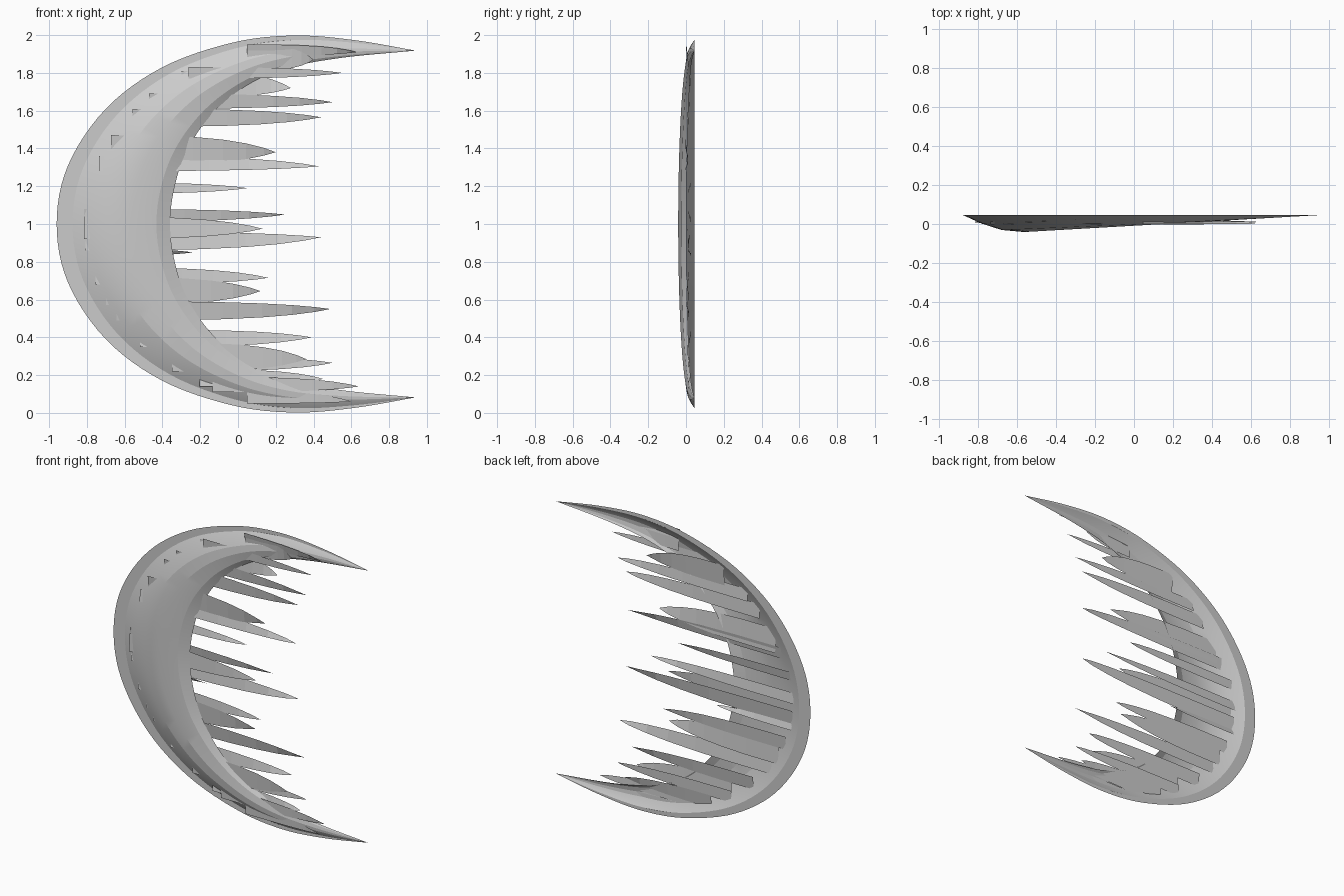
import bpy, bmesh, math, random
from mathutils import Vector

random.seed(4)
if "Cube" in bpy.data.objects:
    bpy.data.objects.remove(bpy.data.objects["Cube"], do_unlink=True)

grey = bpy.data.materials.new("pale grey")
grey.use_nodes = True
colour = (0.6, 0.6, 0.6, 1)
grey.diffuse_color = colour
grey.node_tree.nodes["Principled BSDF"].inputs["Base Color"].default_value = colour

BACK = 0.045


def make_object(name, bm):
    mesh = bpy.data.meshes.new(name)
    bm.to_mesh(mesh)
    bm.free()
    mesh.materials.append(grey)
    obj = bpy.data.objects.new(name, mesh)
    bpy.context.collection.objects.link(obj)
    return obj


def spline(points, steps):
    """Smooth curve through the points, with even steps per span."""
    p = [Vector(q) for q in points]
    p = [p[0] * 2 - p[1]] + p + [p[-1] * 2 - p[-2]]
    out = []
    for i in range(1, len(p) - 2):
        a, b, c, d = p[i - 1:i + 3]
        for k in range(steps):
            t = k / steps
            out.append(0.5 * (2 * b + (c - a) * t + (2 * a - 5 * b + 4 * c - d) * t * t
                              + (3 * b - a - 3 * c + d) * t ** 3))
    return out + [p[-2]]


def mirrored(half):
    """Continue an upper half curve (x, height above middle) below the middle."""
    return [(x, -h) for x, h in reversed(half[1:])] + half


# Crescent shell: outer and inner edges, joined by a bulging cross-section
outer_half = [(-0.96, 0), (-0.90, 0.31), (-0.70, 0.61), (-0.40, 0.83),
              (-0.03, 0.96), (0.30, 0.998), (0.62, 0.973), (0.94, 0.918)]
inner_half = [(-0.36, 0), (-0.335, 0.2), (-0.27, 0.39), (-0.14, 0.58),
              (0.04, 0.73), (0.26, 0.825), (0.55, 0.88), (0.94, 0.918)]
outer = spline(mirrored(outer_half), 6)
inner = spline(mirrored(inner_half), 6)
section = [(0, 0), (0.14, 0), (0.3, 0.5), (0.47, 0.88), (0.66, 1), (0.88, 0.82), (1, 0.5)]

bm = bmesh.new()
rows = []
for o, i in zip(outer, inner):
    ridge = o.lerp(i, 0.66)
    depth = 0.086 * (0.94 - ridge.x) / 1.5
    row = []
    for across, rise in section:
        q = o.lerp(i, across)
        row.append(bm.verts.new((q.x, BACK - depth * rise, q.y + 1)))
    rows.append(row)
for r, s in zip(rows, rows[1:]):
    for k in range(len(section) - 1):
        bm.faces.new((r[k], r[k + 1], s[k + 1], s[k]))
bmesh.ops.remove_doubles(bm, verts=bm.verts, dist=0.0001)
bmesh.ops.recalc_face_normals(bm, faces=bm.faces)
if sum(f.normal.y for f in bm.faces) > 0:
    bmesh.ops.reverse_faces(bm, faces=bm.faces)
shell = make_object("crescent_shell", bm)
bpy.context.view_layer.objects.active = shell
shell.select_set(True)
bpy.ops.object.shade_smooth_by_angle(angle=math.radians(14))
shell.select_set(False)

# Thin blades: tip x, tip height, top and bottom height at the root
blades = [
    (0.63, 1.91, 1.95, 1.89), (0.40, 1.87, 1.95, 1.81), (0.55, 1.80, 1.83, 1.77),
    (0.28, 1.72, 1.81, 1.67), (0.50, 1.645, 1.69, 1.61), (0.44, 1.565, 1.61, 1.515),
    (0.20, 1.38, 1.47, 1.31), (0.43, 1.305, 1.36, 1.28), (0.05, 1.19, 1.22, 1.16),
    (0.25, 1.05, 1.08, 1.01), (0.13, 0.975, 1.04, 0.92), (0.44, 0.93, 0.96, 0.86),
    (-0.24, 0.85, 0.87, 0.83), (0.16, 0.715, 0.77, 0.68), (0.12, 0.645, 0.72, 0.57),
    (0.49, 0.55, 0.59, 0.49), (0.39, 0.40, 0.44, 0.35), (0.36, 0.285, 0.37, 0.22),
    (0.50, 0.265, 0.30, 0.22), (0.45, 0.18, 0.23, 0.14), (0.64, 0.14, 0.19, 0.11),
    (0.60, 0.06, 0.11, 0.05)]
taper = [(0, 1), (0.3, 0.98), (0.5, 0.9), (0.68, 0.74), (0.82, 0.52), (0.93, 0.25)]

for n, (tip_x, tip_z, top, bottom) in enumerate(blades):
    # Root follows the outer edge of the shell
    off = max(abs(top - 1), abs(bottom - 1))
    root_x = 0.3 - 1.26 * math.sqrt(max(0, 1 - off * off)) + 0.14
    y = random.uniform(0.0, 0.022)
    tilt = random.uniform(-0.008, 0.008)
    bm = bmesh.new()
    upper, lower = [], []
    for t, w in taper:
        x = root_x + (tip_x - root_x) * t
        upper.append(bm.verts.new((x, y + tilt, tip_z + (top - tip_z) * w)))
        lower.append(bm.verts.new((x, y - tilt, tip_z + (bottom - tip_z) * w)))
    tip = bm.verts.new((tip_x, y, tip_z))
    for k in range(len(taper) - 1):
        bm.faces.new((lower[k], lower[k + 1], upper[k + 1], upper[k]))
    bm.faces.new((lower[-1], tip, upper[-1]))
    make_object("blade_%02d" % (n + 1), bm)
